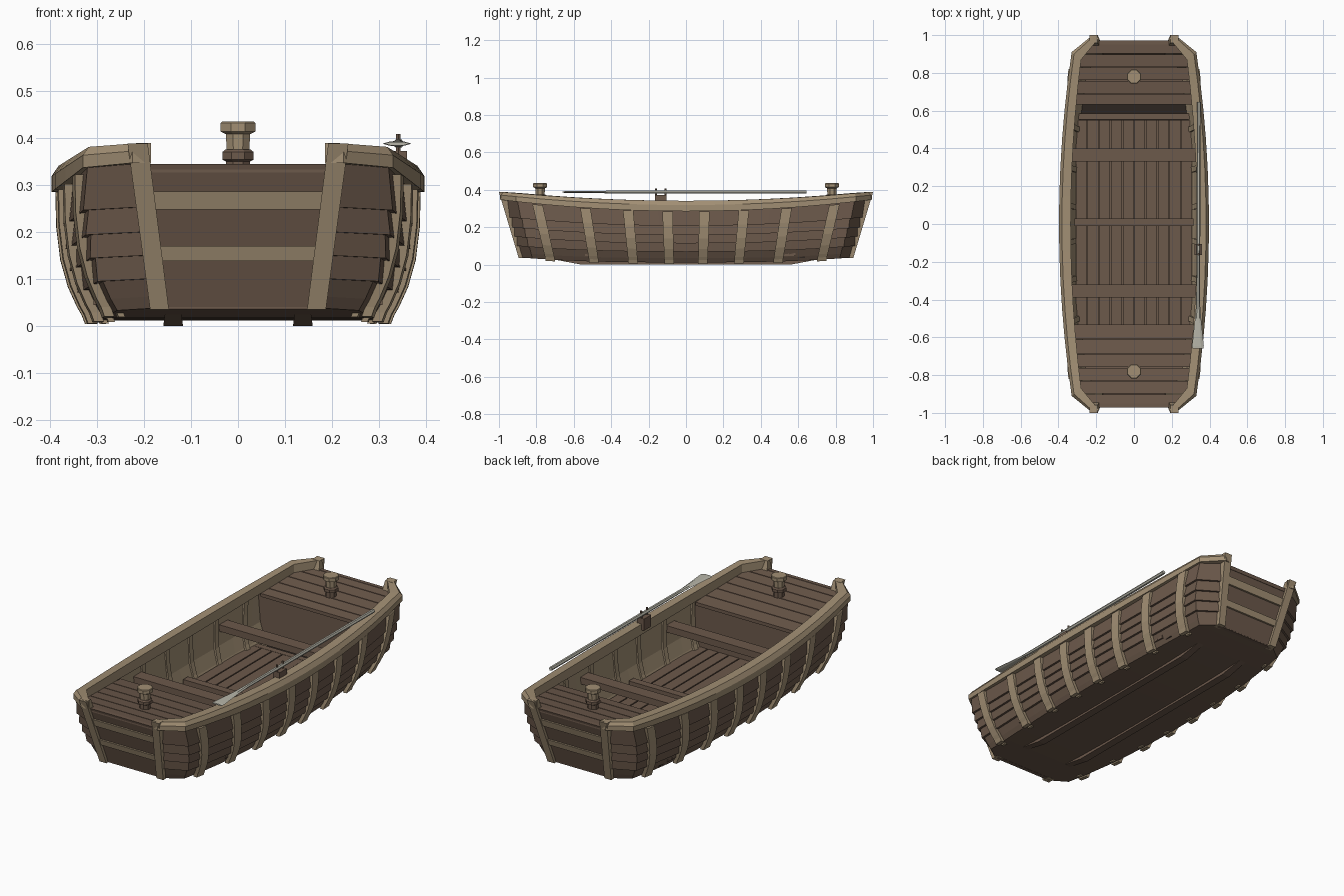
import bpy, bmesh, math

old = bpy.data.objects.get("Cube")
if old:
    bpy.data.objects.remove(old)


def material(name, rgb):
    m = bpy.data.materials.new(name)
    m.use_nodes = True
    m.diffuse_color = (*rgb, 1)
    bsdf = m.node_tree.nodes["Principled BSDF"]
    bsdf.inputs["Base Color"].default_value = (*rgb, 1)
    bsdf.inputs["Roughness"].default_value = 0.9
    return m


TAN = material("pale timber", (0.36, 0.275, 0.175))
BROWN = material("brown planks", (0.15, 0.10, 0.07))
DARK = material("dark bilge", (0.025, 0.018, 0.014))
GREY = material("weathered oar", (0.48, 0.47, 0.40))


def loft(name, rings, mat):
    """Closed solid skinned through rings of equal point count."""
    bm = bmesh.new()
    vs = [[bm.verts.new(p) for p in r] for r in rings]
    n = len(vs[0])
    for a, b in zip(vs, vs[1:]):
        for i in range(n):
            j = (i + 1) % n
            bm.faces.new((a[i], a[j], b[j], b[i]))
    bm.faces.new(vs[0])
    bm.faces.new(vs[-1])
    bmesh.ops.recalc_face_normals(bm, faces=bm.faces)
    me = bpy.data.meshes.new(name)
    bm.to_mesh(me)
    bm.free()
    me.materials.append(mat)
    ob = bpy.data.objects.new(name, me)
    bpy.context.collection.objects.link(ob)


def box(name, x0, x1, y0, y1, z0, z1, mat):
    ring = lambda z: [(x0, y0, z), (x1, y0, z), (x1, y1, z), (x0, y1, z)]
    loft(name, [ring(z0), ring(z1)], mat)


def lathe(name, x, y, profile, sides, mat):
    rings = []
    for r, z in profile:
        angles = [math.tau * (i + 0.5) / sides for i in range(sides)]
        rings.append([(x + r * math.cos(a), y + r * math.sin(a), z) for a in angles])
    loft(name, rings, mat)


def lerp(a, b, t):
    return a + (b - a) * t


def split(s):
    """Side part, corner part and direction of a station."""
    return min(abs(s), 1), max(abs(s) - 1, 0), (1 if s > 0 else -1)


def hull(s, u, off=0.0, side=1):
    """Hull point: s runs along the boat (-2..2, corners at 1), u runs up."""
    a, e, d = split(s)
    yt, xt = 0.9 * a + 0.07 * e, 0.368 - 0.05 * a * a - 0.118 * e
    yb, xb = 0.82 * a + 0.06 * e, 0.305 - 0.05 * a * a - 0.08 * e
    zt = 0.295 + 0.055 * (yt / 0.97) ** 2
    zb = 0.012 + 0.026 * (yb / 0.88) ** 3
    bulge = lerp(1 - (1 - u) ** 3, u, e)
    x = lerp(xb, xt, bulge) + off * (1 - 0.2 * e)
    y = lerp(yb, yt, u) + (off * 0.6 if a >= 1 else 0)
    return (side * x, d * y, lerp(zb, zt, u))


STATIONS = [-2] + [i / 6 for i in range(-6, 7)] + [2]

# Bottom
rings = []
for s in STATIONS:
    x, y, z = hull(s, 0)
    rings.append([(-x, y, z), (x, y, z), (x, y, z + 0.015), (-x, y, z + 0.015)])
loft("hull_bottom", rings, BROWN)

levels = [0, 0.08, 0.2, 0.36, 0.52, 0.69, 1]
rib_places = [0.11, 0.345, 0.6, 0.885]
for side, tag in ((1, "left"), (-1, "right")):
    # Overlapping side planks, with a narrow one along the chine
    for i, (u0, u1) in enumerate(zip(levels, levels[1:])):
        lip = 0.013 if i > 1 else 0.002
        rings = [[hull(s, u0, -0.008, side), hull(s, u0, lip, side),
                  hull(s, u1, 0.002, side), hull(s, u1, -0.008, side)] for s in STATIONS]
        loft(f"{tag}_strake_{i + 1}", rings, BROWN)

    # Inner lining
    rings = []
    for s in STATIONS:
        us = (0.03, 0.08, 0.2, 0.45, 0.98)
        rings.append([hull(s, u, -0.010, side) for u in us]
                     + [hull(s, u, -0.014, side) for u in reversed(us)])
    loft(f"{tag}_lining", rings, TAN)

    # Ribs outside and inside
    for k, s in enumerate([-r for r in rib_places] + rib_places):
        for label, o0, o1, w in (("outer", 0, 0.021, 0.031), ("inner", -0.024, -0.01, 0.017)):
            rings = []
            for u in (0, 0.04, 0.1, 0.25, 0.45, 0.7, 0.96):
                ring = [hull(s - w, u, o0, side), hull(s + w, u, o0, side),
                        hull(s + w, u, o1, side), hull(s - w, u, o1, side)]
                rings.append([(x, y, z - (0.008 if u == 0 else 0)) for x, y, z in ring])
            loft(f"{tag}_{label}_rib_{k + 1}", rings, TAN)

    # Gunwale rail with a chamfered outer edge
    rings = []
    for s in STATIONS:
        a, e, d = split(s)
        yo, xo = 0.91 * a + 0.085 * e, 0.397 - 0.067 * a * a - 0.105 * e
        yi, xi = 0.87 * a + 0.115 * e, 0.335 - 0.055 * a * a - 0.095 * e
        rise = (yo / 0.995) ** 2
        z, top = 0.285 + 0.062 * rise, 0.341 + 0.048 * rise
        xc, yc = lerp(xo, xi, 0.25), lerp(yo, yi, 0.25)
        rings.append([(side * xo, d * yo, z), (side * xi, d * yi, z),
                      (side * xi, d * yi, top), (side * xc, d * yc, top),
                      (side * xo, d * yo, lerp(z, top, 0.6))])
    loft(f"{tag}_gunwale", rings, TAN)

    # Bottom runner
    rings = []
    for half, length, z in ((0.021, 0.56, 0), (0.017, 0.72, 0.03)):
        xa, xb = side * 0.138 - half, side * 0.138 + half
        rings.append([(xa, -length, z), (xb, -length, z), (xb, length, z), (xa, length, z)])
    loft(f"{tag}_runner", rings, BROWN)


def transom_y(z):
    return 0.88 + 0.09 * (z - 0.04) / 0.3


def slab(name, d, z0, z1, xs0, xs1, o0, o1, mat):
    """Piece lying on the sloping end wall between two heights."""
    rings = []
    for z, (xa, xb) in ((z0, xs0), (z1, xs1)):
        y = transom_y(z)
        rings.append([(xa, d * (y + o0), z), (xb, d * (y + o0), z),
                      (xb, d * (y + o1), z), (xa, d * (y + o1), z)])
    loft(name, rings, mat)


def deck_half_width(y):
    if y > 0.9:
        return lerp(0.285, 0.19, (y - 0.9) / 0.07)
    return 0.335 - 0.05 * (y / 0.9) ** 2


def deck_z(y):
    return 0.30 + 0.045 * (y - 0.53) / 0.44


for d, tag, edges in ((-1, "front", (0.53, 0.61, 0.69, 0.76, 0.83, 0.9, 0.97)),
                      (1, "rear", (0.63, 0.69, 0.76, 0.83, 0.9, 0.97))):
    # End wall with cross bars and corner posts
    slab(f"{tag}_transom", d, 0.035, 0.345, (-0.175, 0.175), (-0.2, 0.2), -0.02, 0, BROWN)
    slab(f"{tag}_upper_bar", d, 0.248, 0.286, (-0.19, 0.19), (-0.195, 0.195), -0.005, 0.01, TAN)
    slab(f"{tag}_lower_bar", d, 0.138, 0.17, (-0.18, 0.18), (-0.18, 0.18), -0.005, 0.01, TAN)
    for side, name in ((1, "left"), (-1, "right")):
        slab(f"{tag}_{name}_post", d, 0.035, 0.388, (side * 0.147, side * 0.187),
             (side * 0.192, side * 0.235), -0.025, 0.016, TAN)

    # Deck planks and bulkhead
    for i, (y0, y1) in enumerate(zip(edges, edges[1:])):
        rings = []
        for y in (y0 + 0.002, y1 - 0.002):
            w, z = deck_half_width(y), deck_z(y)
            rings.append([(-w, d * y, z - 0.018), (w, d * y, z - 0.018), (w, d * y, z), (-w, d * y, z)])
        loft(f"{tag}_deck_plank_{i + 1}", rings, BROWN)
    yb = edges[0] + 0.008
    loft(f"{tag}_bulkhead", [
        [(-w, d * yb, z), (w, d * yb, z), (w, d * (yb + 0.015), z), (-w, d * (yb + 0.015), z)]
        for w, z in ((0.28, 0.03), (0.325, 0.13), (0.325, deck_z(yb) - 0.01))], BROWN)

    # Mooring bollard
    y = d * 0.78
    lathe(f"{tag}_bollard_base", 0, y, [(0.028, 0.31), (0.028, 0.35), (0.036, 0.354),
                                      (0.036, 0.37), (0.029, 0.376)], 8, BROWN)
    lathe(f"{tag}_bollard", 0, y, [(0.026, 0.375), (0.028, 0.408), (0.04, 0.414),
                                 (0.04, 0.432), (0.037, 0.435)], 8, TAN)

# Floor boards, with an open bilge at the rear
box("floor_base", -0.28, 0.28, -0.55, 0.55, 0.04, 0.058, BROWN)
box("bilge", -0.29, 0.29, 0.55, 0.636, 0.036, 0.042, DARK)
box("floor_end_board", -0.305, 0.305, 0.552, 0.585, 0.045, 0.067, BROWN)
count = 10
pitch = 0.62 / count
for i in range(count):
    x = -0.31 + i * pitch
    box(f"floor_board_{i + 1}", x + 0.003, x + pitch - 0.003, -0.54, 0.55, 0.045, 0.067, BROWN)
box("floor_batten", -0.315, 0.315, -0.01, 0.03, 0.062, 0.097, BROWN)

# Rowing benches
for name, y in (("front_bench", -0.355), ("rear_bench", 0.365)):
    box(name, -0.342, 0.342, y - 0.034, y + 0.034, 0.215, 0.25, BROWN)

# Oarlock on the left rail
box("oarlock_block", 0.32, 0.36, -0.165, -0.105, 0.31, 0.372, BROWN)
for i, y in enumerate((-0.16, -0.11)):
    lathe(f"oarlock_pin_{i + 1}", 0.341, y, [(0.006, 0.36), (0.006, 0.408)], 6, BROWN)

# Oar: shaft flattening into a blade
rings = []
for y, w, h in ((0.645, 0.01, 0.01), (-0.1, 0.01, 0.01), (-0.42, 0.01, 0.008),
                (-0.5, 0.016, 0.006), (-0.645, 0.031, 0.005), (-0.66, 0.029, 0.004)):
    x = 0.341 + 0.004 * y
    rings.append([(x + w * math.cos(math.tau * i / 6), y, 0.388 + h * math.sin(math.tau * i / 6))
                  for i in range(6)])
loft("oar", rings, GREY)
